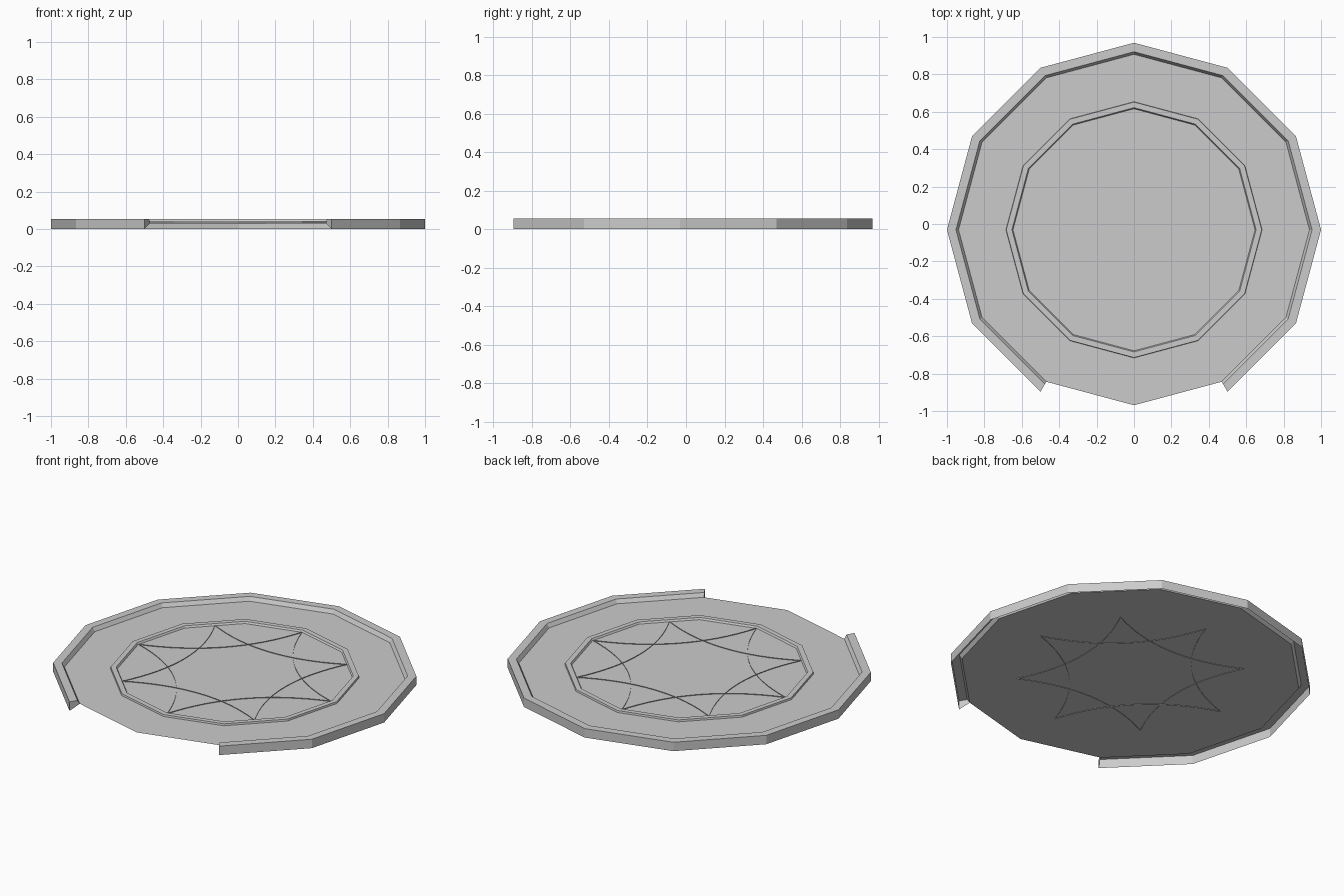
import bpy
import bmesh
from math import cos, sin, radians
from mathutils import Vector

old = bpy.data.objects.get("Cube")
if old:
    bpy.data.objects.remove(old, do_unlink=True)

stone = bpy.data.materials.new("pale_grey")
stone.use_nodes = True
stone.diffuse_color = (0.6, 0.6, 0.6, 1)
stone.node_tree.nodes["Principled BSDF"].inputs["Base Color"].default_value = (0.6, 0.6, 0.6, 1)

CENTRE_Y = -0.031
FLOOR_R, FLOOR_Z = 0.938, 0.031


def point(r, angle, z):
    a = radians(angle)
    return Vector((r * cos(a), r * sin(a) + CENTRE_Y, z))


def finish(name, bm):
    mesh = bpy.data.meshes.new(name)
    bm.to_mesh(mesh)
    bm.free()
    mesh.materials.append(stone)
    obj = bpy.data.objects.new(name, mesh)
    bpy.context.collection.objects.link(obj)
    return obj


def sweep(name, profile, angles, capped=False):
    """Sweep a (radius, height) profile through the corner angles."""
    bm = bmesh.new()
    rows = [[bm.verts.new(point(r, a, z)) for r, z in profile] for a in angles]
    for one, two in zip(rows, rows[1:]):
        for i in range(len(profile) - 1):
            bm.faces.new((one[i], two[i], two[i + 1], one[i + 1]))
    if capped:
        bm.faces.new(rows[0])
        bm.faces.new(rows[-1][::-1])
    else:
        bmesh.ops.remove_doubles(bm, verts=bm.verts, dist=0.0001)
    return finish(name, bm)


# Twelve-sided thin floor
bm = bmesh.new()
bm.faces.new([bm.verts.new(point(FLOOR_R, a, FLOOR_Z)) for a in range(0, 360, 30)])
finish("floor", bm)

# Raised rim around ten sides, open at the front and hollow underneath
sweep("rim", [(1, 0), (1, 0.054), (0.952, 0.054), (FLOOR_R, FLOOR_Z)],
      range(-60, 241, 30), capped=True)

# Low trim ring on the floor
sweep("trim_ring", [(0.685, FLOOR_Z), (0.683, 0.042), (0.653, 0.042), (0.647, FLOOR_Z)],
      range(0, 361, 30))

# Eight bowed ridges, each joining points a quarter turn apart
bm = bmesh.new()
STEPS = 16
for start in range(0, 360, 45):
    r = 0.645 if start % 90 == 0 else 0.625
    a, c = point(r, start, FLOOR_Z), point(r, start + 90, FLOOR_Z)
    b = point(0.22, start + 45, FLOOR_Z)
    previous = None
    for i in range(STEPS + 1):
        t = i / STEPS
        p = a * (1 - t) ** 2 + b * (2 * t * (1 - t)) + c * t ** 2
        pair = [bm.verts.new(p + Vector((0, 0, h))) for h in (-0.003, 0.004)]
        if previous:
            bm.faces.new((previous[0], pair[0], pair[1], previous[1]))
        previous = pair
finish("floor_ridges", bm)
